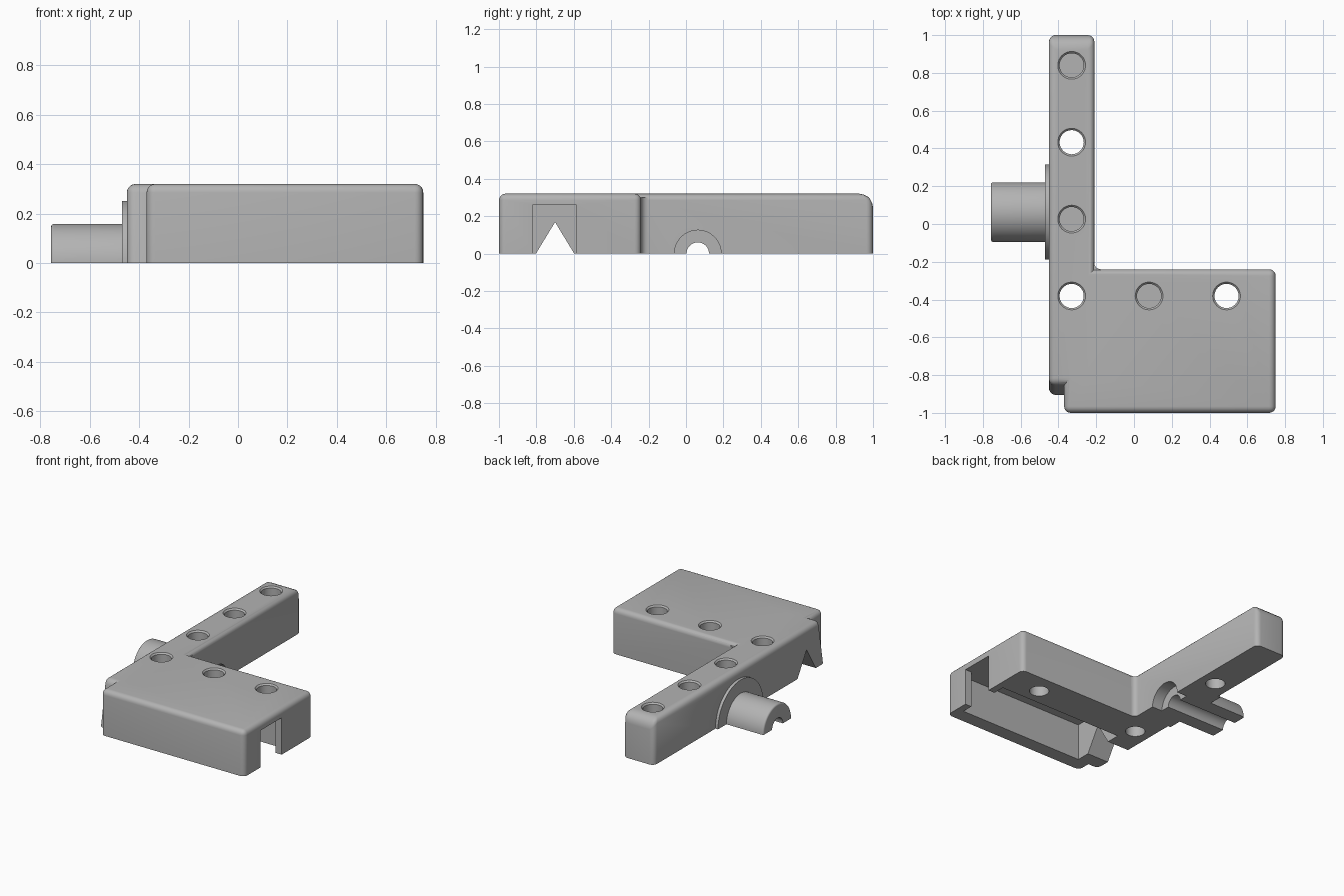
import bpy, bmesh
from math import pi, cos, sin
from mathutils import Vector

cube = bpy.data.objects.get("Cube")
if cube:
    bpy.data.objects.remove(cube, do_unlink=True)

grey = bpy.data.materials.new("plain grey")
grey.use_nodes = True
grey.diffuse_color = (0.45, 0.45, 0.45, 1)
grey.node_tree.nodes["Principled BSDF"].inputs["Base Color"].default_value = grey.diffuse_color

H = 0.32          # body height
AXLE_Y = 0.063    # centre of the side stub


def prism(name, pts, axis, lo, hi):
    """Extrude a 2D outline along x (points are y,z) or z (points are x,y)."""
    place = {"x": lambda p, t: (t, *p), "z": lambda p, t: (*p, t)}[axis]
    bm = bmesh.new()
    face = bm.faces.new([bm.verts.new(place(p, lo)) for p in pts])
    ext = bmesh.ops.extrude_face_region(bm, geom=[face])["geom"]
    move = Vector(place((0, 0), hi - lo))
    bmesh.ops.translate(bm, vec=move, verts=[g for g in ext if isinstance(g, bmesh.types.BMVert)])
    bmesh.ops.recalc_face_normals(bm, faces=bm.faces)
    mesh = bpy.data.meshes.new(name)
    bm.to_mesh(mesh)
    bm.free()
    mesh.materials.append(grey)
    ob = bpy.data.objects.new(name, mesh)
    bpy.context.collection.objects.link(ob)
    return ob


def rect(a0, a1, b0, b1):
    return [(a0, b0), (a1, b0), (a1, b1), (a0, b1)]


def arc(a, b, r, start, end, n):
    angles = [start + (end - start) * i / n for i in range(n + 1)]
    return [(a + r * cos(t), b + r * sin(t)) for t in angles]


def apply(ob, mod):
    bpy.context.view_layer.objects.active = ob
    bpy.ops.object.modifier_apply(modifier=mod.name)


def round_edges(ob, radius_of, widest):
    """Round each edge by the radius its two end points give."""
    bm = bmesh.new()
    bm.from_mesh(ob.data)
    layer = bm.edges.layers.float.new("bevel_weight_edge")
    for e in bm.edges:
        e[layer] = radius_of(e.verts[0].co, e.verts[1].co) / widest
    bm.to_mesh(ob.data)
    bm.free()
    mod = ob.modifiers.new("round", "BEVEL")
    mod.limit_method, mod.width, mod.segments = "WEIGHT", widest, 5
    apply(ob, mod)


def combine(ob, other, operation):
    mod = ob.modifiers.new("combine", "BOOLEAN")
    mod.operation, mod.solver, mod.object = operation, "EXACT", other
    apply(ob, mod)
    bpy.data.objects.remove(other, do_unlink=True)


def soft_radius(a, b):
    if max(a.z, b.z) < 0.01:
        return 0                      # flat underside stays sharp
    if min(a.y, b.y) > 0.9 and min(a.z, b.z) > 0.1:
        return 0.075                  # fuller round on the far end
    return 0.035


def rim_radius(a, b):
    outer = max(a.x, b.x) < -0.7
    return 0.012 if outer and max(a.z, b.z) > 0.001 else 0


# Long arm with a sloped front end
body = prism("angle_bracket", [(-0.905, 0), (1, 0), (1, H), (-0.85, H)], "x", -0.45, -0.21)
round_edges(body, soft_radius, 0.075)

# Wide block
block = prism("block", rect(-0.37, 0.75, -1, -0.24), "z", 0, H)
round_edges(block, soft_radius, 0.035)
combine(body, block, "UNION")

# Fillet in the inner corner
corner = [(-0.23, -0.26)] + [(-0.175, -0.26)] + arc(-0.175, -0.205, 0.035, -pi / 2, -pi, 5) + [(-0.23, -0.205)]
combine(body, prism("fillet", corner, "z", 0, H - 0.02), "UNION")

# Half-round flange and stub on the side
combine(body, prism("flange", arc(AXLE_Y, 0, 0.252, 0, pi, 40), "x", -0.47, -0.4), "UNION")
stub = prism("stub", arc(AXLE_Y, 0, 0.158, 0, pi, 32), "x", -0.757, -0.4)
round_edges(stub, rim_radius, 0.012)
combine(body, stub, "UNION")

# Bore through the stub, with a wider counterbore at the inner side
for r, lo, hi in [(0.06, -0.9, -0.1), (0.125, -0.29, -0.1)]:
    combine(body, prism("bore", arc(AXLE_Y, 0, r, 0, 2 * pi, 40)[:-1], "x", lo, hi), "DIFFERENCE")

# Hollow under the block, its end slot and the V notch
combine(body, prism("hollow", rect(-0.28, 0.7, -0.9, -0.5), "z", -0.1, 0.26), "DIFFERENCE")
combine(body, prism("slot", rect(-0.82, -0.585, -0.1, 0.26), "x", 0.6, 0.9), "DIFFERENCE")
notch = [(-0.863, -0.1), (-0.537, -0.1), (-0.7, 0.168)]
combine(body, prism("notch", notch, "x", -0.6, -0.2), "DIFFERENCE")

# Round holes, alternately blind and through, with a small chamfered mouth
holes = [(-0.33, 0.84 - 0.407 * i, i % 2) for i in range(4)]
holes += [(-0.33 + 0.41 * i, -0.381, (i + 1) % 2) for i in (1, 2)]
for x, y, through in holes:
    floor = -0.1 if through else 0.16
    hole = prism("hole", arc(x, y, 0.064, 0, 2 * pi, 32)[:-1], "z", floor, H + 0.05)
    combine(body, hole, "DIFFERENCE")
    mouth = prism("mouth", arc(x, y, 0.064, 0, 2 * pi, 32)[:-1], "z", H - 0.01, H + 0.01)
    for v in mouth.data.vertices:
        if v.co.z > H:
            v.co.x += (v.co.x - x) * 0.3
            v.co.y += (v.co.y - y) * 0.3
    combine(body, mouth, "DIFFERENCE")

# Smooth curved faces, keep edges crisp
bpy.ops.object.select_all(action="DESELECT")
body.select_set(True)
bpy.context.view_layer.objects.active = body
bpy.ops.object.shade_smooth_by_angle(angle=0.5)
